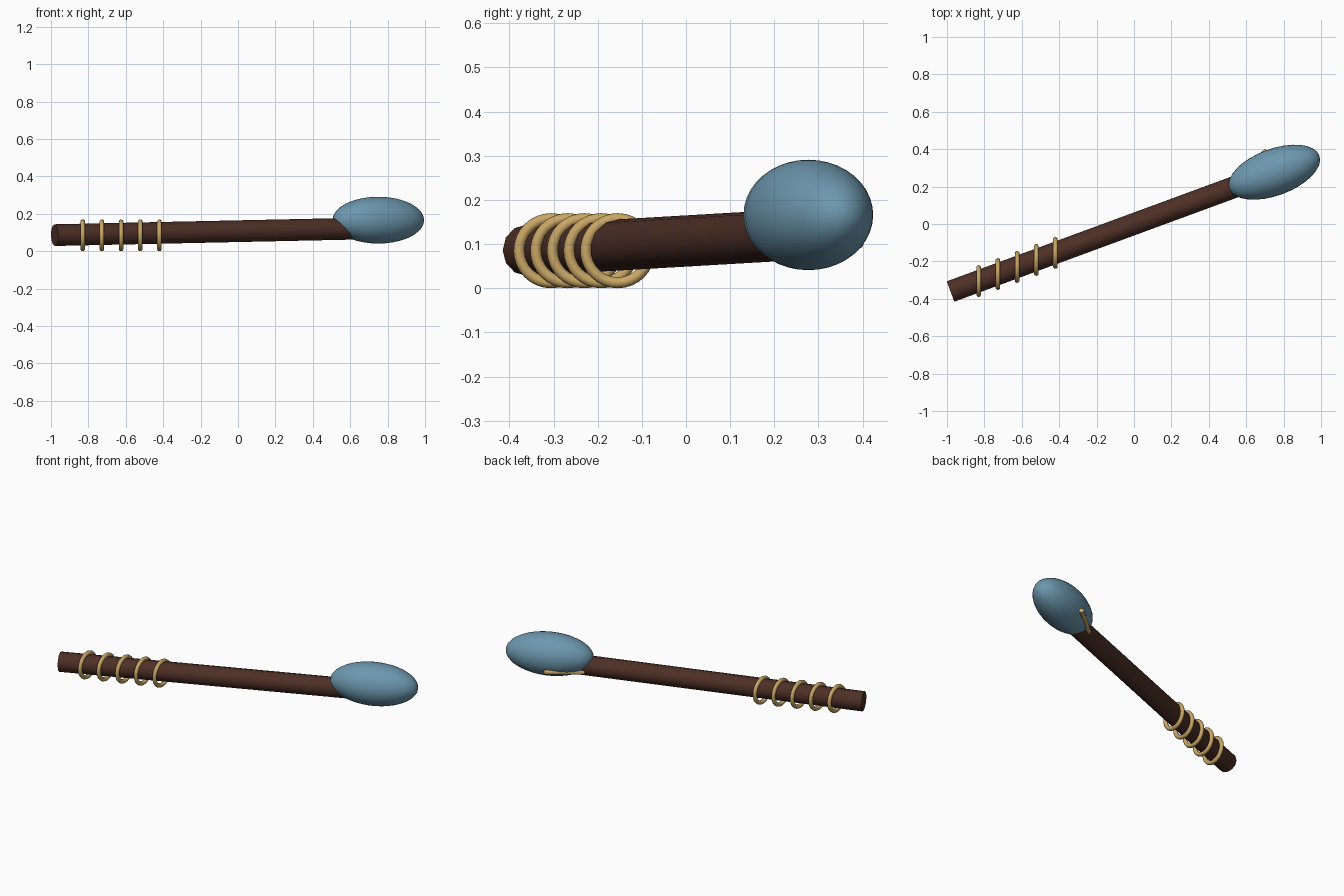
import bpy, math
from mathutils import Vector

if "Cube" in bpy.data.objects:
    bpy.data.objects.remove(bpy.data.objects["Cube"])

SLOPE = 0.368                      # sideways drift of the shaft per unit x
YAW = math.atan(SLOPE)


def material(name, rgb):
    m = bpy.data.materials.new(name)
    m.diffuse_color = (*rgb, 1)
    m.use_nodes = True
    m.node_tree.nodes["Principled BSDF"].inputs["Base Color"].default_value = m.diffuse_color
    return m


blue = material("dusty_blue", (0.15, 0.31, 0.42))
brown = material("dark_brown", (0.075, 0.029, 0.019))
gold = material("pale_gold", (0.58, 0.38, 0.13))


def finish(name, mat, angle=50):
    ob = bpy.context.object
    ob.name = name
    ob.data.materials.append(mat)
    bpy.ops.object.shade_smooth_by_angle(angle=math.radians(angle))
    return ob


def rod(name, a, b, radius, sides, mat):
    a, b = Vector(a), Vector(b)
    bpy.ops.mesh.primitive_cylinder_add(vertices=sides, radius=radius,
                                        depth=(b - a).length, location=(a + b) / 2)
    bpy.context.object.rotation_euler = (b - a).to_track_quat('Z', 'Y').to_euler()
    return finish(name, mat)


# shaft, slightly rising, its far end buried in the head
rod("shaft", (-0.98, -0.98 * SLOPE, 0.086), (0.70, 0.70 * SLOPE, 0.122), 0.058, 12, brown)

# egg-shaped head, seated a little above the shaft axis
bpy.ops.mesh.primitive_uv_sphere_add(segments=32, ring_count=20, location=(0.75, 0.277, 0.166))
head = bpy.context.object
head.scale = (0.257, 0.125, 0.125)
head.rotation_euler = (0, 0, YAW)
finish("head", blue)

# grip rings, all facing along x
for i in range(5):
    x = -0.83 + i * 0.1025
    bpy.ops.mesh.primitive_torus_add(major_radius=0.0725, minor_radius=0.0125,
                                     major_segments=32, minor_segments=10,
                                     location=(x, x * SLOPE, 0.085),
                                     rotation=(0, math.pi / 2, 0))
    finish(f"grip_ring_{i + 1}", gold)

# small pin threaded through the back of the head
rod("head_pin", (0.535, 0.245, 0.095), (0.71, 0.392, 0.104), 0.014, 10, gold)
